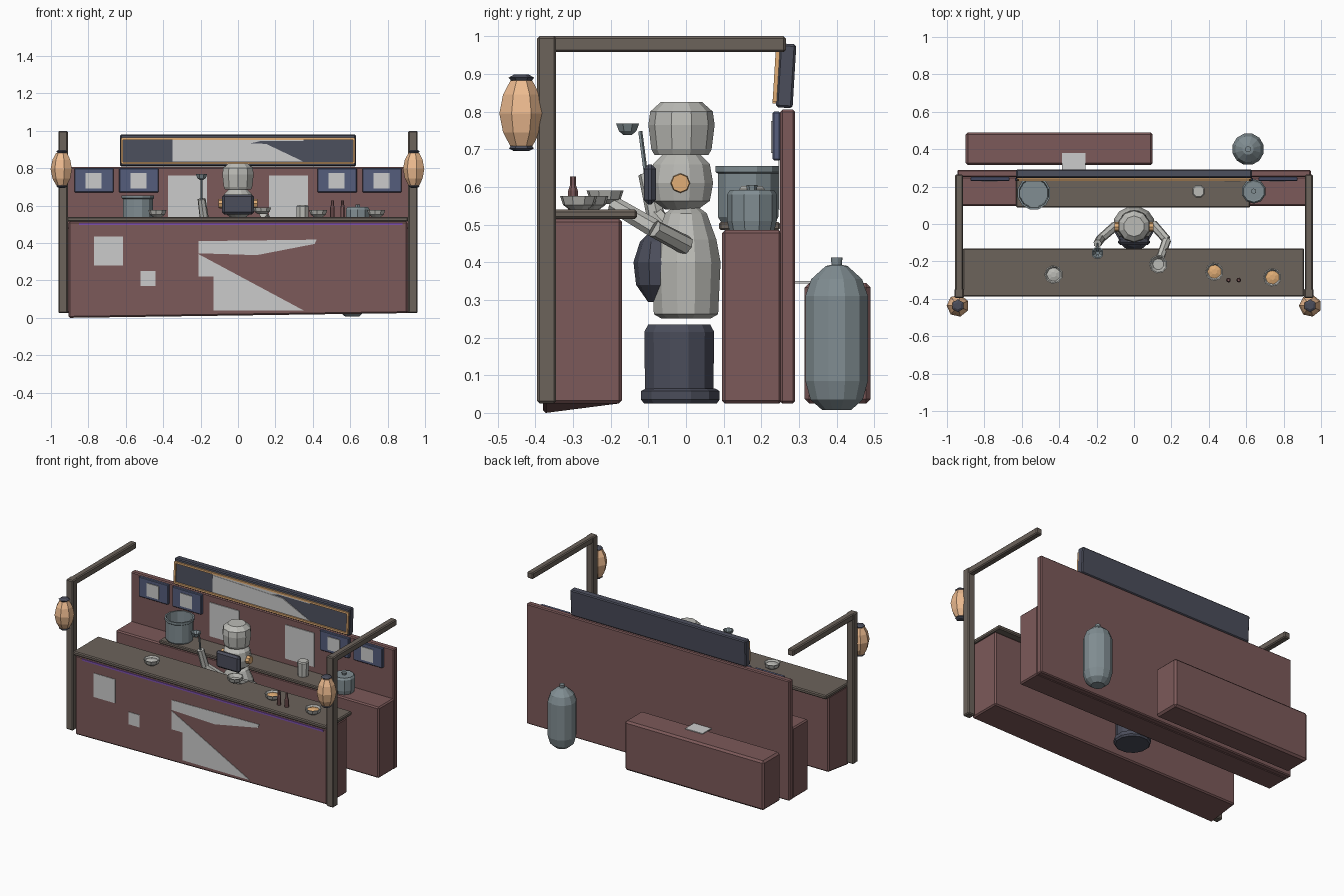
import bpy, bmesh, math
from mathutils import Vector, Matrix

if "Cube" in bpy.data.objects:
    bpy.data.objects.remove(bpy.data.objects["Cube"])


def material(name, r, g, b):
    m = bpy.data.materials.new(name)
    m.diffuse_color = (r, g, b, 1)
    m.use_nodes = True
    m.node_tree.nodes["Principled BSDF"].inputs["Base Color"].default_value = m.diffuse_color
    return m


RED = material("maroon_paint", 0.20, 0.10, 0.10)
WOOD = material("dark_wood", 0.15, 0.125, 0.105)
NAVY = material("navy", 0.07, 0.075, 0.105)
BLUE = material("blue_frame", 0.09, 0.11, 0.2)
GOLD = material("orange", 0.75, 0.42, 0.18)
PEACH = material("lantern_paper", 0.85, 0.5, 0.28)
STEEL = material("steel", 0.22, 0.27, 0.29)
SHELL = material("robot_shell", 0.5, 0.5, 0.47)
PURPLE = material("purple_light", 0.2, 0.08, 0.4)


def finish(name, bm, mat):
    bmesh.ops.recalc_face_normals(bm, faces=bm.faces)
    me = bpy.data.meshes.new(name)
    bm.to_mesh(me)
    bm.free()
    ob = bpy.data.objects.new(name, me)
    bpy.context.collection.objects.link(ob)
    if mat:
        me.materials.append(mat)
    return ob


def box(name, x, y, z, mat=None, bevel=0.0, tilt=0.0):
    """Box from (min, max) pairs, optionally bevelled and tilted about x."""
    bm = bmesh.new()
    bmesh.ops.create_cube(bm, size=1)
    for v in bm.verts:
        v.co = [p[0] if c < 0 else p[1] for c, p in zip(v.co, (x, y, z))]
    if bevel:
        bmesh.ops.bevel(bm, geom=bm.edges[:], offset=bevel, segments=1, affect='EDGES')
    c = Vector([sum(p) / 2 for p in (x, y, z)])
    bmesh.ops.rotate(bm, verts=bm.verts, cent=c, matrix=Matrix.Rotation(tilt, 3, 'X'))
    return finish(name, bm, mat)


def lathe(name, centre, profile, mat=None, n=10, sx=1.0, sy=1.0):
    """Turned part from (radius, z) pairs; the ends are capped."""
    bm = bmesh.new()
    rings = []
    for r, z in profile:
        rings.append([bm.verts.new((centre[0] + sx * r * math.cos(2 * math.pi * (i + .5) / n),
                                    centre[1] + sy * r * math.sin(2 * math.pi * (i + .5) / n), z))
                      for i in range(n)])
    for a, b in zip(rings, rings[1:]):
        for i in range(n):
            j = (i + 1) % n
            bm.faces.new((a[i], a[j], b[j], b[i]))
    bm.faces.new(rings[0])
    bm.faces.new(rings[-1])
    return finish(name, bm, mat)


def rod(name, p, q, r0, r1, mat=None, n=7):
    p, q = Vector(p), Vector(q)
    bm = bmesh.new()
    bmesh.ops.create_cone(bm, cap_ends=True, segments=n, radius1=r0, radius2=r1, depth=(q - p).length)
    rot = (q - p).to_track_quat('Z', 'Y').to_matrix().to_4x4()
    bmesh.ops.transform(bm, verts=bm.verts, matrix=Matrix.Translation((p + q) / 2) @ rot)
    return finish(name, bm, mat)


def plate(name, pts, y, mat=None):
    """Thin flat sheet in the xz plane, facing the front."""
    bm = bmesh.new()
    f = bm.faces.new([bm.verts.new((px, y, pz)) for px, pz in pts])
    ext = bmesh.ops.extrude_face_region(bm, geom=[f])
    for v in ext['geom']:
        if isinstance(v, bmesh.types.BMVert):
            v.co.y += 0.006
    return finish(name, bm, mat)


def rect(x0, x1, z0, z1):
    return [(x0, z0), (x1, z0), (x1, z1), (x0, z1)]


# Front counter, with its low front corner
counter = box("front_counter", (-.905, .905), (-.38, -.17), (.025, .515), RED, .008)
for v in counter.data.vertices:
    if v.co.x < -.8 and v.co.y < -.3 and v.co.z < .1:
        v.co.z -= .025
box("front_countertop", (-.915, .91), (-.388, -.13), (.515, .54), WOOD, .006)
box("counter_light_strip", (-.85, .88), (-.386, -.378), (.495, .507), PURPLE)
plate("front_panel_large", rect(-.77, -.615, .28, .435), -.383)
plate("front_panel_small", rect(-.52, -.44, .17, .25), -.383)
plate("front_banner_upper", [(-.21, .345), (.1, .335), (.41, .395), (.42, .418), (-.21, .41)], -.383)
plate("front_banner_lower", [(-.21, .34), (-.21, .22), (-.13, .22), (-.13, .04), (.35, .04)], -.383)

# Back counter and wall
box("back_counter", (-.945, .945), (.095, .255), (.025, .485), RED, .008)
box("back_countertop", (-.63, .62), (.088, .25), (.485, .507), WOOD, .005)
box("back_wall", (-.945, .945), (.25, .29), (.025, .805), RED, .006)
for s in (-1, 1):
    a, b = sorted((s * .375, s * .165))
    plate("wall_panel", rect(a, b, .54, .76), .245)
    for cx in (.53, .77):
        box("menu_screen", (s * cx - .105, s * cx + .105), (.23, .251), (.67, .8), BLUE, .004)
        plate("menu_sheet", rect(s * cx - .045, s * cx + .04, .69, .775), .226)

# Sign board with raised frame
T = -.06
box("sign_board", (-.63, .63), (.243, .288), (.81, .98), NAVY, .006, T)
for z, y in ((.827, .236), (.957, .244)):
    box("sign_frame_rail", (-.62, .62), (y - .007, y + .008), (z - .006, z + .006), GOLD)
for s in (-1, 1):
    box("sign_frame_end", (s * .62 - .006, s * .62 + .006), (.234, .25), (.825, .96), GOLD, 0, T)
plate("sign_sheet", [(-.35, .835), (.12, .945), (.35, .945), (.35, .95), (-.35, .95)], .24)
plate("sign_sheet_lower", [(-.35, .835), (.35, .835), (.15, .93), (-.35, .945)], .238)

# Corner posts, roof beams, lanterns
for s in (-1, 1):
    a, b = s * .935 - .025, s * .935 + .025
    box("corner_post", (a, b), (-.395, -.345), (.025, 1.0), WOOD, .006)
    box("roof_beam", (a + .004, b - .004), (-.395, .265), (.958, 1.0), WOOD, .006)
    c = (s * .942, -.437)
    lathe("lantern", c, [(.03, .708), (.05, .745), (.06, .795), (.05, .845), (.03, .882)], PEACH, 7)
    lathe("lantern_top", c, [(.02, .873), (.034, .89), (.02, .898)], NAVY, 6)
    lathe("lantern_bottom", c, [(.02, .695), (.033, .702), (.024, .715)], NAVY, 6)

# Robot cook: pedestal, torso, head, hat
lathe("robot_foot", (0, -.015), [(.1, .025), (.108, .035), (.108, .058), (.095, .065)], NAVY, 12)
lathe("robot_pedestal", (0, -.018), [(.094, .06), (.096, .215), (.085, .235)], NAVY, 12)
lathe("robot_torso", (0, 0), [(.07, .25), (.093, .262), (.095, .3), (.1, .4), (.088, .46), (.06, .53), (.03, .55)],
      SHELL, 12, 1.12, .95)
lathe("robot_apron", (0, -.08), [(.03, .295), (.075, .34), (.085, .4), (.06, .455), (.03, .475)], NAVY, 10, 1, .7)
lathe("robot_head", (0, -.012), [(.045, .54), (.078, .563), (.087, .61), (.078, .66), (.05, .688)], SHELL, 12)
box("robot_face_screen", (-.085, .085), (-.112, -.08), (.553, .66), NAVY, .012)
lathe("robot_hat", (0, -.012), [(.072, .685), (.08, .7), (.088, .765), (.083, .8), (.055, .825)], SHELL, 10)
for s in (-1, 1):
    rod("robot_ear", (s * .07, -.015, .61), (s * .103, -.015, .61), .027, .024, GOLD, 8)

# Arms, one serving a bowl, one lifting a ladle
for pts in ([(.1, 0, .445), (.175, -.085, .49), (.135, -.195, .555)],
            [(-.1, -.01, .445), (-.18, -.08, .525), (-.195, -.105, .635)]):
    rod("upper_arm", pts[0], pts[1], .026, .024, SHELL)
    rod("forearm", pts[1], pts[2], .025, .022, SHELL)
rod("ladle_handle", (-.195, -.1, .58), (-.195, -.122, .748), .006, .006, STEEL, 5)
lathe("ladle_bowl", (-.195, -.155), [(.012, .738), (.025, .748), (.033, .768), (.027, .768), (.01, .746)], STEEL, 8)

# Bowls of food and bottles
for x, y, z, food in ((-.43, -.27, .54, SHELL), (.43, -.255, .54, GOLD), (.74, -.285, .54, GOLD), (.13, -.215, .555, None)):
    lathe("bowl", (x, y), [(.025, z), (.042, z + .012), (.05, z + .036), (.044, z + .036), (.03, z + .016)], SHELL, 9)
    if food:
        lathe("food", (x, y), [(.036, z + .018), (.038, z + .026), (.015, z + .033)], food, 7)
for x in (.505, .56):
    lathe("sauce_bottle", (x, -.3), [(.013, .54), (.013, .59), (.008, .605), (.008, .627)], RED, 7)

# Cooking pots and cup
lathe("stock_pot", (-.535, .165), [(.075, .507), (.083, .52), (.083, .635), (.09, .64), (.09, .655), (.08, .655),
                                   (.076, .53)], STEEL, 12)
lathe("small_pot", (.64, .175), [(.06, .485), (.066, .51), (.066, .58), (.058, .592), (.05, .59)], STEEL, 10)
rod("small_pot_knob", (.64, .175, .585), (.64, .175, .605), .012, .015, STEEL, 6)
lathe("cup", (.345, .175), [(.033, .507), (.036, .595), (.03, .602)], SHELL, 8)

# Rear bench with sheet, and gas tank
box("rear_bench", (-.9, .1), (.315, .49), (.025, .345), RED, .012)
box("bench_sheet", (-.385, -.26), (.29, .38), (.343, .35))
lathe("gas_tank", (.61, .4), [(.04, .008), (.072, .035), (.086, .085), (.086, .31), (.07, .355), (.03, .39),
                              (.014, .393), (.016, .412)], STEEL, 12)
